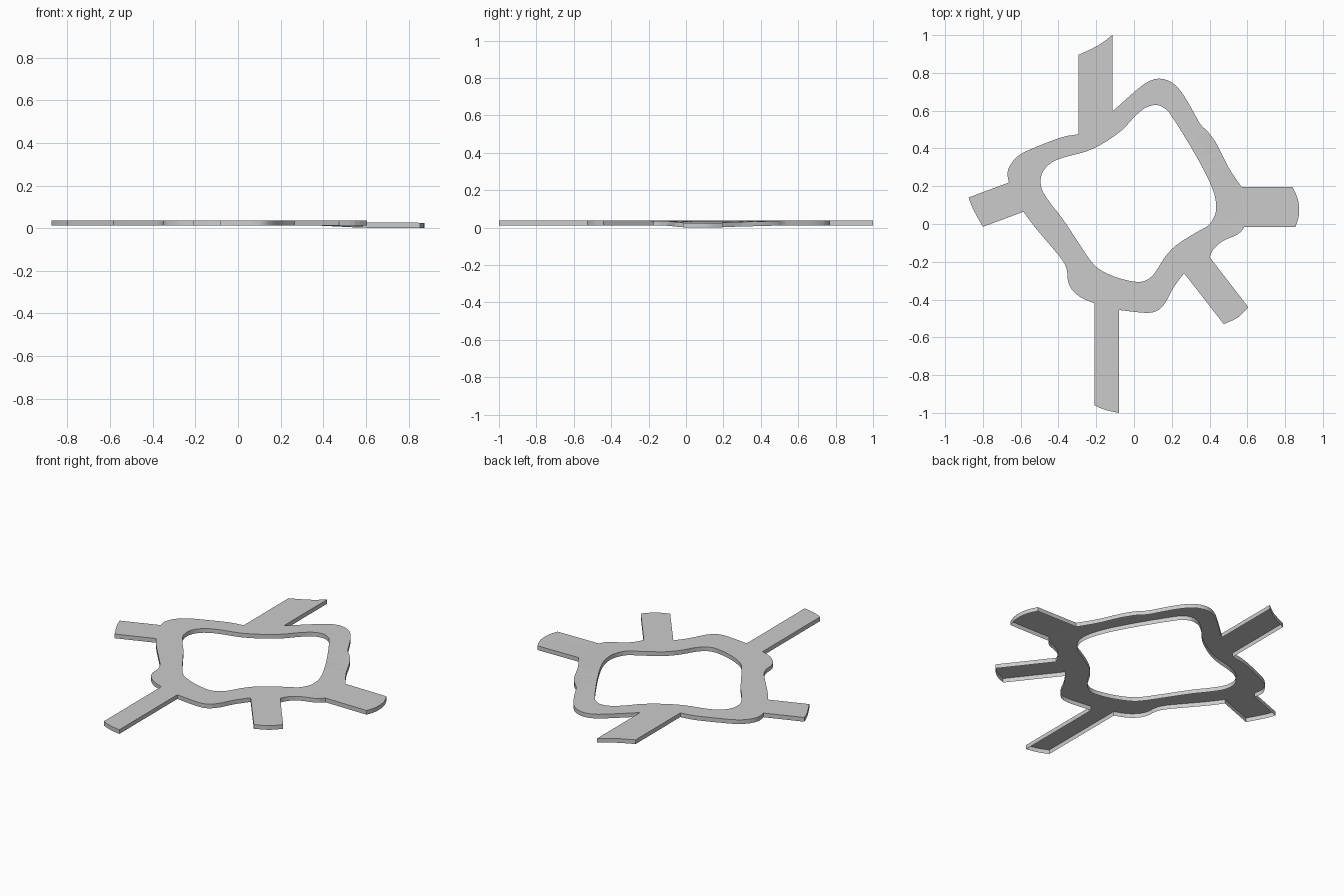
import bpy, bmesh
from mathutils import Vector

if "Cube" in bpy.data.objects:
    bpy.data.objects.remove(bpy.data.objects["Cube"])

TOP, THICK, DIP = 0.037, 0.025, 0.012

def smooth(pts, closed=False, steps=3):
    """Catmull-Rom curve through 2D points."""
    p = [Vector(q) for q in pts]
    n = len(p)
    get = (lambda i: p[i % n]) if closed else (lambda i: p[max(0, min(n - 1, i))])
    out = []
    for i in range(n if closed else n - 1):
        a, b, c, d = get(i - 1), get(i), get(i + 1), get(i + 2)
        for s in range(steps):
            t = s / steps
            out.append(0.5 * (2 * b + (c - a) * t + (2 * a - 5 * b + 4 * c - d) * t * t
                              + (3 * b - a - 3 * c + d) * t ** 3))
    if not closed:
        out.append(p[-1])
    return out

def height(x, y):
    """Flat surface that dips gently towards the right-hand arm."""
    fx = max(0, min(1, (x - 0.38) / 0.24))
    fy = max(0, min(1, (y + 0.2) / 0.19))
    return TOP - DIP * fx * fy

# Ring edge between arms, each followed by the end of the next arm (counter-clockwise)
sections = [
    ([(.57, .195), (.50, .30), (.44, .42), (.39, .49), (.35, .53), (.30, .62), (.25, .70),
      (.20, .75), (.13, .77), (.06, .745), (-.02, .68), (-.115, .595)],
     [(-.115, 1), (-.19, .945), (-.295, .895)]),
    ([(-.295, .475), (-.38, .46), (-.50, .415), (-.60, .37), (-.65, .32), (-.67, .27), (-.662, .22)],
     [(-.876, .14), (-.85, .075), (-.80, -.015)]),
    ([(-.585, .065), (-.53, -.01), (-.45, -.105), (-.38, -.19), (-.355, -.245), (-.35, -.30),
      (-.33, -.345), (-.28, -.39), (-.21, -.42)],
     [(-.21, -.96), (-.15, -.985), (-.08, -1)]),
    ([(-.08, -.455), (0, -.465), (.08, -.47), (.13, -.455), (.17, -.41), (.21, -.335), (.265, -.26)],
     [(.475, -.53), (.55, -.495), (.605, -.44)]),
    ([(.40, -.175), (.42, -.135), (.47, -.09), (.55, -.055), (.585, -.015)],
     [(.855, -.015), (.872, .04), (.873, .10), (.863, .145), (.84, .195)]),
]
outer = []
for edge, arm_end in sections:
    outer += smooth(edge) + smooth(arm_end)

# Central opening
inner = smooth([(.435, .08), (.425, .16), (.38, .265), (.30, .41), (.20, .57), (.165, .61), (.12, .63),
                (.06, .615), (0, .565), (-.06, .50), (-.15, .435), (-.25, .385), (-.38, .35),
                (-.45, .315), (-.49, .26), (-.49, .19), (-.45, .12), (-.38, .03), (-.30, -.09),
                (-.24, -.18), (-.19, -.235), (-.10, -.28), (0, -.305), (.06, -.30), (.11, -.26),
                (.16, -.18), (.22, -.115), (.32, -.05), (.39, -.01), (.42, .03)], closed=True)
inner.reverse()

# Top surface
bm = bmesh.new()
loops, edges = [], []
for pts in (outer, inner):
    vs = [bm.verts.new((p.x, p.y, 0)) for p in pts]
    loops.append(vs)
    edges += [bm.edges.new((vs[i - 1], vs[i])) for i in range(len(vs))]
bmesh.ops.triangle_fill(bm, use_beauty=True, use_dissolve=False, edges=edges, normal=(0, 0, 1))
bm.normal_update()
for f in bm.faces:
    if f.normal.z < 0:
        f.normal_flip()
for vs in loops:
    for v in vs:
        v.co.z = height(v.co.x, v.co.y)

# Side skirt, open underneath
for vs in loops:
    low = [bm.verts.new(v.co - Vector((0, 0, THICK))) for v in vs]
    for i in range(len(vs)):
        bm.faces.new((low[i - 1], low[i], vs[i], vs[i - 1]))
bm.normal_update()

mesh = bpy.data.meshes.new("road_ring")
bm.to_mesh(mesh)
bm.free()
bpy.context.collection.objects.link(bpy.data.objects.new("road_ring", mesh))
